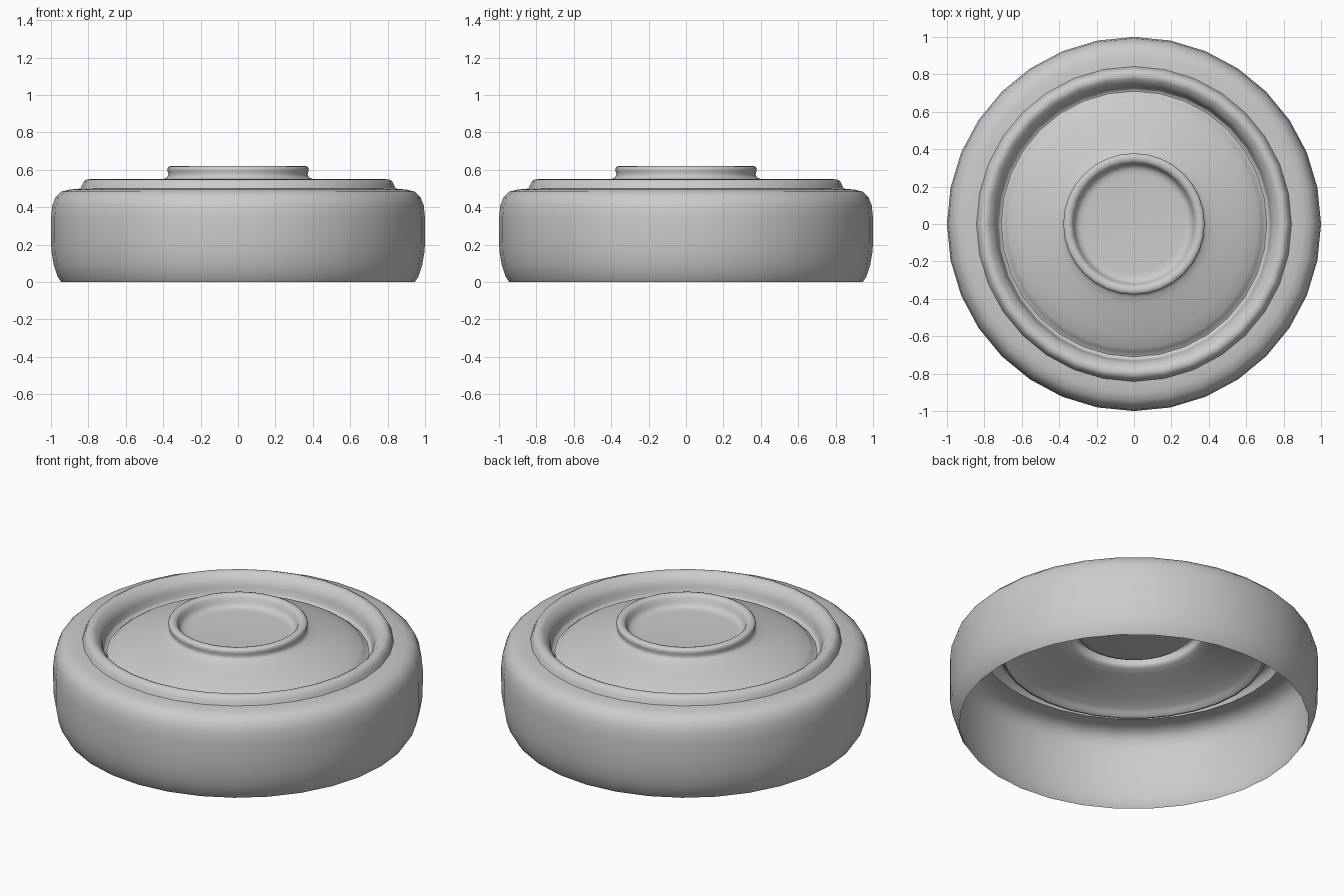
import bpy, bmesh
from math import cos, sin, tau

if "Cube" in bpy.data.objects:
    bpy.data.objects.remove(bpy.data.objects["Cube"], do_unlink=True)

SIDES = 32

grey = bpy.data.materials.new("light_grey")
grey.use_nodes = True
grey.diffuse_color = (0.6, 0.6, 0.6, 1)
grey.node_tree.nodes["Principled BSDF"].inputs["Base Color"].default_value = (0.6, 0.6, 0.6, 1)


def lathe(name, profile, capped=False):
    """Turn a (radius, height) profile around z; profiles run outside to inside."""
    bm = bmesh.new()
    rings = [[bm.verts.new((r * cos(tau * i / SIDES), r * sin(tau * i / SIDES), z))
              for i in range(SIDES)] for r, z in profile]
    for low, high in zip(rings, rings[1:]):
        for i in range(SIDES):
            j = (i + 1) % SIDES
            bm.faces.new((low[i], low[j], high[j], high[i]))
    if capped:
        bm.faces.new(rings[-1])
    for face in bm.faces:
        face.smooth = True
    mesh = bpy.data.meshes.new(name)
    bm.to_mesh(mesh)
    bm.free()
    mesh.materials.append(grey)
    obj = bpy.data.objects.new(name, mesh)
    bpy.context.collection.objects.link(obj)
    return obj


# Rounded outer tread, open underneath
lathe("tread", [(0.945, 0), (0.965, 0.03), (0.985, 0.09), (0.998, 0.17), (1, 0.25),
                (1, 0.34), (0.993, 0.41), (0.975, 0.455), (0.945, 0.483),
                (0.905, 0.494), (0.865, 0.498), (0.842, 0.5)])

# Raised rim, falling into the groove
lathe("rim", [(0.842, 0.5), (0.834, 0.52), (0.823, 0.541), (0.808, 0.549),
              (0.79, 0.55), (0.775, 0.543), (0.755, 0.523), (0.742, 0.505),
              (0.735, 0.48), (0.73, 0.45), (0.722, 0.435), (0.71, 0.432)])

# Gently domed disc
lathe("disc", [(0.71, 0.432), (0.698, 0.437), (0.685, 0.452), (0.665, 0.465),
               (0.6, 0.49), (0.5, 0.521), (0.44, 0.537), (0.415, 0.545)])

# Central hub with a lip and a sunken floor
lathe("hub", [(0.415, 0.545), (0.395, 0.553), (0.378, 0.561), (0.371, 0.575),
              (0.377, 0.592), (0.378, 0.608), (0.37, 0.618), (0.355, 0.621),
              (0.338, 0.617), (0.327, 0.605), (0.32, 0.58), (0.308, 0.562),
              (0.29, 0.554), (0.265, 0.552)], capped=True)
